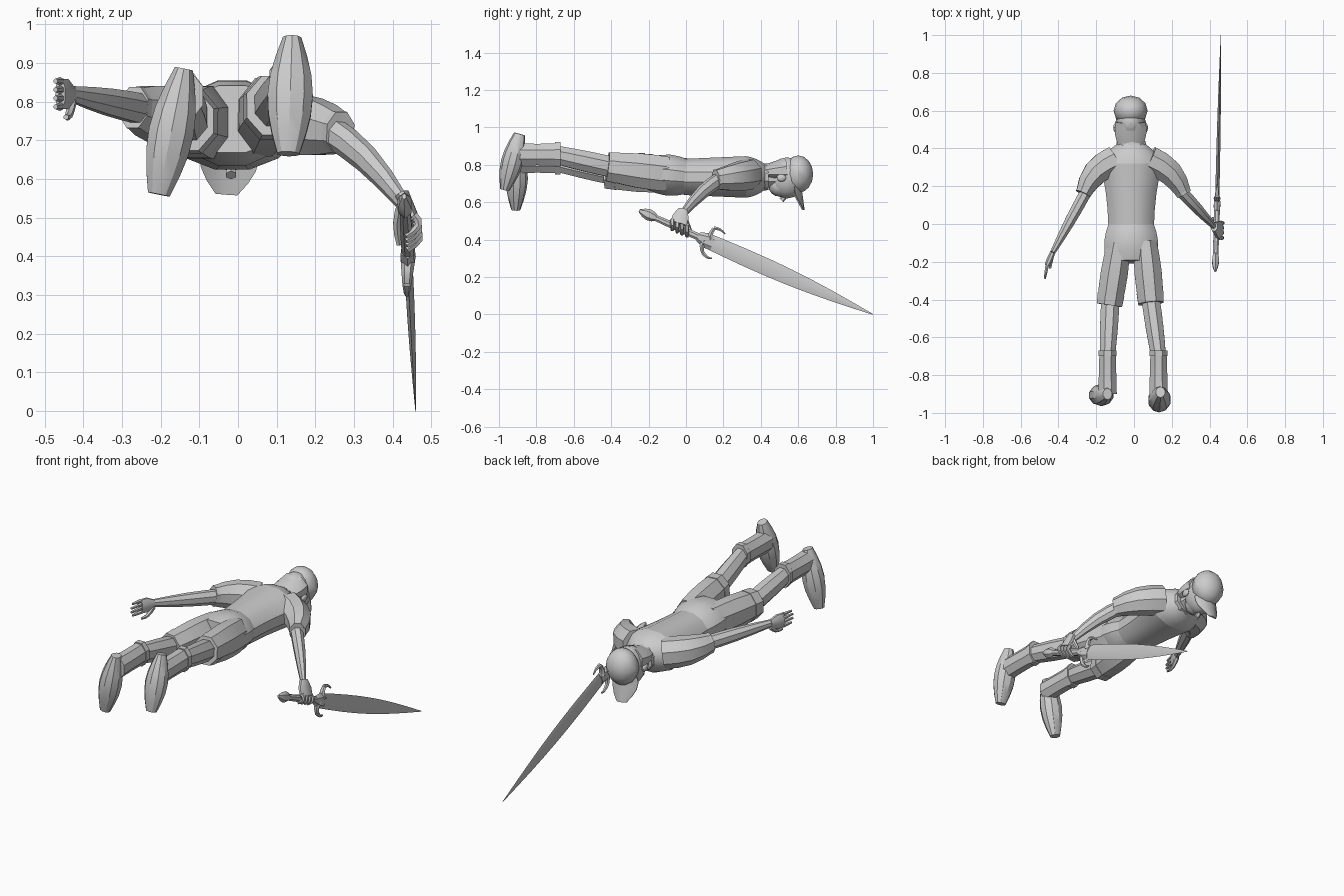
import bpy, bmesh, math
from mathutils import Vector, Matrix

if "Cube" in bpy.data.objects:
    bpy.data.objects.remove(bpy.data.objects["Cube"])

plain_grey = bpy.data.materials.new("plain_grey")
plain_grey.use_nodes = True
plain_grey.diffuse_color = (0.6, 0.6, 0.6, 1)
shader = plain_grey.node_tree.nodes["Principled BSDF"]
shader.inputs["Base Color"].default_value = plain_grey.diffuse_color

X, Y, Z = Matrix.Identity(3)
STRAIGHT = Vector()


def point(x, y, z):
    return Vector((x, y, z))


def blend(start, end, swell, t):
    """Go from start to end, swelling in the middle."""
    return start + (end - start) * t + swell * math.sin(math.pi * t)


def finish(name, bm):
    """Turn the mesh into a named, shaded object."""
    bmesh.ops.recalc_face_normals(bm, faces=bm.faces)
    mesh = bpy.data.meshes.new(name)
    bm.to_mesh(mesh)
    bm.free()
    mesh.materials.append(plain_grey)
    part = bpy.data.objects.new(name, mesh)
    bpy.context.collection.objects.link(part)
    bpy.ops.object.select_all(action="DESELECT")
    part.select_set(True)
    bpy.context.view_layer.objects.active = part
    bpy.ops.object.shade_smooth_by_angle(angle=math.radians(32))
    return part


def limb(name, start, end, wide, high, bend=STRAIGHT, up=Z, sides=8, steps=4, turn=0.5):
    """Skin rings from start to end; wide and high are (first, last, swell) radii."""
    bm = bmesh.new()
    path = [blend(start, end, bend, i / steps) for i in range(steps + 1)]
    rings = []
    for i, centre in enumerate(path):
        along = (path[min(i + 1, steps)] - path[max(i - 1, 0)]).normalized()
        upward = (up - along * up.dot(along)).normalized()
        across = along.cross(upward) * blend(*wide, i / steps)
        upward = upward * blend(*high, i / steps)
        ring = []
        for k in range(sides):
            angle = math.tau * (k + turn) / sides
            ring.append(bm.verts.new(centre + across * math.cos(angle) + upward * math.sin(angle)))
        rings.append(ring)
    for ring, following in zip(rings, rings[1:]):
        for k in range(sides):
            bm.faces.new((ring[k - 1], ring[k], following[k], following[k - 1]))
    bm.faces.new(rings[0])
    bm.faces.new(rings[-1])
    return finish(name, bm)


def ball(name, centre, radii):
    """Low ellipsoid."""
    bm = bmesh.new()
    bmesh.ops.create_uvsphere(bm, u_segments=12, v_segments=8, radius=1)
    bmesh.ops.transform(bm, matrix=Matrix.LocRotScale(centre, None, radii), verts=bm.verts)
    return finish(name, bm)


# Torso, lying face down
middle = point(-.015, 0, .735)
chest, throat = middle + Y * .32, middle + Y * .43
limb("shirt", middle - Y * .01, chest, (.125, .17, -.01), (.1, .115, 0), sides=12)
limb("shoulders", chest, throat, (.17, .07, .015), (.115, .065, .01), sides=12)
limb("collar", throat - Y * .03, throat + Y * .01, (.085, .08, 0), (.075, .07, 0), sides=10, steps=1)
limb("neck", throat - Y * .04, throat + Y * .06, (.06, .06, 0), (.06, .06, 0), steps=1)

# Head and cap
skull = point(-.018, .54, .73)
ball("head", skull, (.08, .1, .11))
ball("jaw", skull - Y * .04 - Z * .04, (.06, .06, .06))
limb("hair", skull - Y * .12 + Z * .03, skull + Z * .04, (.07, .085, .01), (.04, .07, 0), sides=10)
ball("cap_crown", skull + Y * .06 + Z * .02, (.09, .08, .1))
limb("nose", skull - Z * .09, skull - Z * .12 - Y * .03, (.01, .015, 0), (.01, .015, 0), sides=6, up=Y)
brim = limb("cap_brim", point(-.02, .61, .69), point(-.03, .63, .56), (.08, .03, .02),
            (.006, .005, 0), up=Y, sides=10)
for vertex in brim.data.vertices:
    vertex.co.y -= 6 * (vertex.co.x - skull.x) ** 2
for side, label in ((-1, "right"), (1, "left")):
    ball(label + "_ear", skull + X * side * .08 - Y * .03, (.012, .025, .02))

# Sleeves and bare arms
arms = {
    "right": (-1, point(-.1, .34, .75), point(-.27, .16, .785), point(-.43, -.15, .82), STRAIGHT),
    "left": (1, point(.08, .34, .75), point(.265, .16, .72), point(.425, -.015, .54), Z * .02),
}
for label, (side, shoulder, hem, wrist, elbow) in arms.items():
    outward = (X * side + Y) * .02
    limb(label + "_sleeve", shoulder, hem, (.08, .042, .01), (.085, .055, .01), bend=outward)
    limb(label + "_sleeve_cuff", hem.lerp(shoulder, .2) + outward / 2, hem,
         (.05, .044, 0), (.06, .058, 0), steps=1)
    limb(label + "_arm", hem.lerp(shoulder, .15), wrist, (.034, .015, .006), (.042, .022, .005),
         bend=elbow)

# Open right hand
wrist = arms["right"][3]
knuckles = point(-.46, -.22, .82)
limb("right_palm", wrist, knuckles, (.015, .015, .003), (.022, .042, .01), steps=2)
for i in range(4):
    base = knuckles + Z * (i - 1.5) * .022
    tip = base - Y * (.06 if i in (0, 3) else .07) - X * .012
    limb(f"right_finger_{i}", base, tip, (.011, .006, 0), (.011, .007, 0), sides=6, steps=2)
limb("right_thumb", wrist - Z * .02, point(-.445, -.235, .76), (.013, .007, 0), (.015, .007, 0),
     bend=Z * -.015, sides=6)

# Sword direction, then the left hand closed on its grip
pommel, guard, tip = point(.43, -.25, .555), point(.44, .1, .4), point(.46, 1, 0)
wrist = arms["left"][3]
knuckles = point(.46, -.04, .485)
limb("left_palm", wrist + Z * .02, knuckles, (.02, .015, 0), (.026, .048, .01), up=Y, steps=2)
for i in range(4):
    grip = pommel.lerp(guard, .73 - i * .075)
    limb(f"left_finger_{i}", grip + X * .02 + Z * .03, grip - Z * .025, (.012, .009, 0),
         (.012, .01, 0), bend=X * .022, up=Y, sides=6)
limb("left_thumb", wrist, pommel.lerp(guard, .8) - X * .02, (.014, .009, 0), (.014, .009, 0),
     bend=X * -.01, up=Y, sides=6)

# Sword parts along the line from pommel to tip
limb("sword_pommel", pommel, pommel.lerp(guard, .28), (.006, .012, .012), (.008, .014, .02), sides=6)
limb("sword_grip", pommel.lerp(guard, .2), guard, (.014, .016, .002), (.017, .02, .002))
limb("sword_guard", pommel.lerp(guard, .9), guard.lerp(tip, .05), (.018, .014, .004),
     (.024, .04, .01), sides=6, steps=2)
limb("sword_blade", guard, tip, (.011, .001, .003), (.04, .002, .022), steps=8, sides=4, turn=0)

# Curled guard hooks
bends = {
    "upper": (Z, guard + Y * .035, point(.44, .15, .46), point(.44, .21, .43)),
    "lower": (-Z, guard, point(.437, .09, .33), point(.437, .14, .3)),
}
for label, (way, root, crook, end) in bends.items():
    limb(label + "_hook_stem", root, crook, (.018, .01, 0), (.02, .012, 0), bend=Y * -.01, up=X, sides=6)
    limb(label + "_hook_end", crook, end, (.012, .004, 0), (.012, .004, 0), bend=way * .01, up=X, sides=6)

# Shorts seat
waist, seat = middle + Y * .01, point(-.015, -.2, .755)
limb("shorts_seat", waist, seat, (.12, .135, .02), (.094, .09, .022), sides=12)

# Shorts legs, shins and boots
legs = {
    "right": (point(-.08, -.1, .745), point(-.13, -.43, .75), point(-.14, -.7, .815),
              point(-.14, -.9, .885), point(-.205, -.91, .56)),
    "left": (point(.06, -.1, .75), point(.09, -.42, .79), point(.13, -.7, .855),
             point(.14, -.89, .965), point(.13, -.97, .665)),
}
for label, (hip, hem, ankle, heel, toe) in legs.items():
    limb(label + "_shorts_leg", hip, hem, (.066, .07, .01), (.1, .078, .01))
    limb(label + "_shorts_cuff", hem.lerp(hip, .17), hem, (.077, .073, 0), (.09, .083, 0), steps=1)
    limb(label + "_leg", hem.lerp(hip, .1), ankle, (.052, .042, .004), (.06, .052, .003))
    limb(label + "_boot_shaft", ankle + Y * .01, ankle - Y * .2, (.047, .053, 0), (.065, .065, -.003))
    limb(label + "_boot_band", ankle + Y * .03, ankle, (.052, .052, 0), (.071, .071, 0), steps=1)
    limb(label + "_boot_foot", heel, toe, (.025, .03, .034), (.03, .025, .032), up=Y, sides=10, steps=6)
